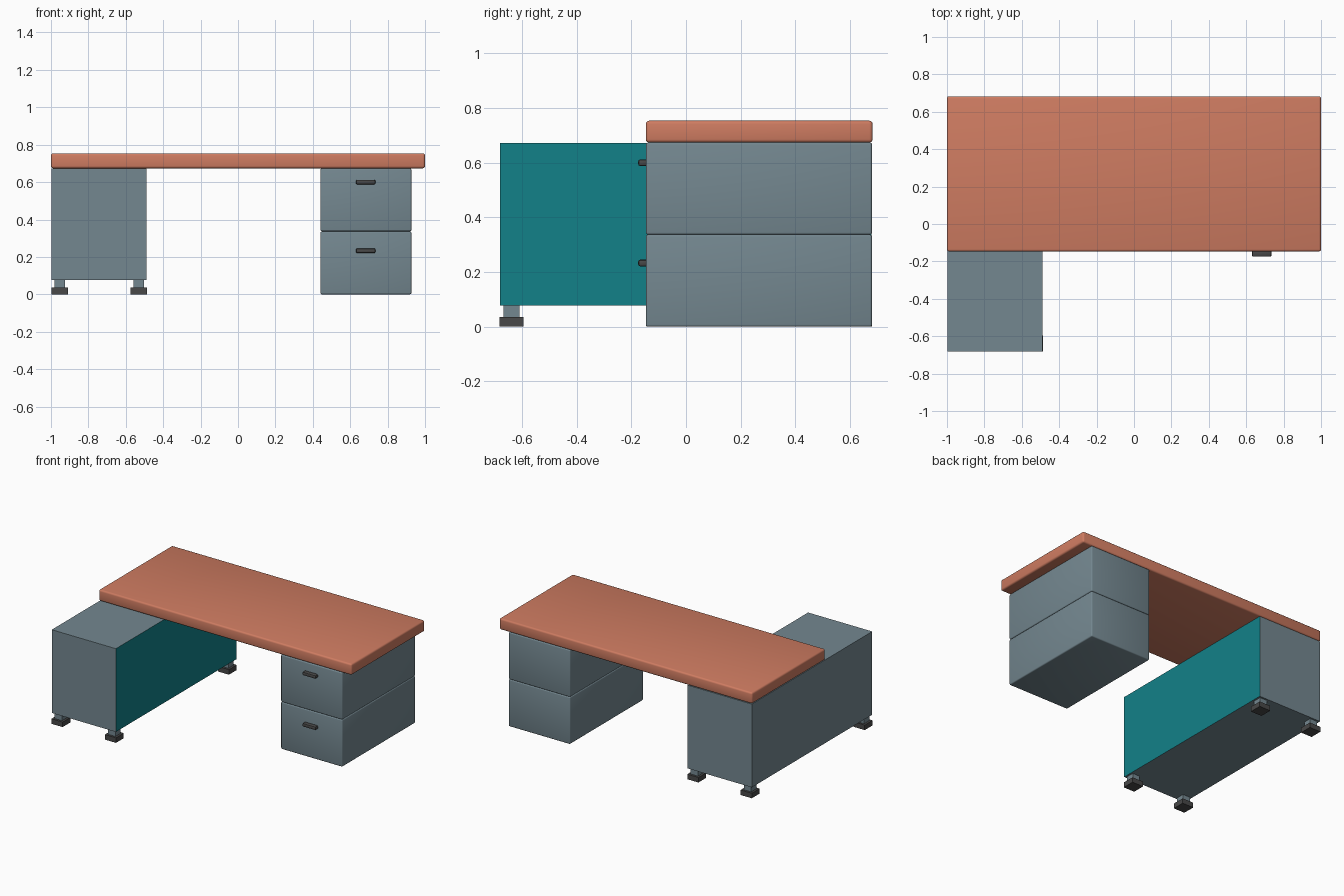
import bpy

if "Cube" in bpy.data.objects:
    bpy.data.objects.remove(bpy.data.objects["Cube"])


def mat(name, rgb):
    m = bpy.data.materials.new(name)
    m.diffuse_color = (*rgb, 1)
    m.use_nodes = True
    m.node_tree.nodes["Principled BSDF"].inputs["Base Color"].default_value = m.diffuse_color
    return m


SLATE = mat("slate_grey", (0.175, 0.245, 0.28))
CORAL = mat("coral_wood", (0.62, 0.20, 0.12))
TEAL = mat("teal", (0.006, 0.22, 0.25))
DARK = mat("dark_grey", (0.065, 0.065, 0.065))


def box(name, lo, hi, material, bevel=0.0, segments=3):
    """Box between two corners, optionally with rounded edges."""
    bpy.ops.mesh.primitive_cube_add(
        size=1, location=[(a + b) / 2 for a, b in zip(lo, hi)])
    ob = bpy.context.object
    ob.name = name
    ob.scale = [b - a for a, b in zip(lo, hi)]
    bpy.ops.object.transform_apply(location=False, rotation=False, scale=True)
    ob.data.materials.append(material)
    if bevel:
        mod = ob.modifiers.new("bevel", "BEVEL")
        mod.width = bevel
        mod.segments = segments
        bpy.ops.object.modifier_apply(modifier="bevel")
        bpy.ops.object.shade_smooth_by_angle(angle=0.6)
    return ob


# Desk top
box("desk_top", (-1, -0.147, 0.674), (1, 0.683, 0.754), CORAL, 0.012)

# Drawer pedestal: two stacked drawers with handles
for label, z0, z1, hz in (("lower", 0.0, 0.337, 0.233),
                          ("upper", 0.337, 0.674, 0.60)):
    box(label + "_drawer", (0.441, -0.147, z0), (0.927, 0.681, z1),
        SLATE, 0.008)
    box(label + "_handle", (0.63, -0.175, hz - 0.0125),
        (0.735, -0.14, hz + 0.0125), DARK, 0.008, 2)

# Side cabinet, with the face toward the knee space in teal
X0, X1, Y0, Y1 = -0.996, -0.489, -0.681, 0.679
cabinet = box("side_cabinet", (X0, Y0, 0.077), (X1, Y1, 0.672), SLATE)
cabinet.data.materials.append(TEAL)
for p in cabinet.data.polygons:
    if p.normal.x > 0.9:
        p.material_index = 1

# Four feet: a short post on a square pad
for side, x in (("left", -0.953), ("right", -0.531)):
    for end, y in (("front", -0.639), ("back", 0.637)):
        box(f"{end}_{side}_post", (x - 0.029, y - 0.029, 0.03),
            (x + 0.029, y + 0.029, 0.078), SLATE)
        box(f"{end}_{side}_foot", (x - 0.044, y - 0.044, 0.0),
            (x + 0.044, y + 0.044, 0.036), DARK)
